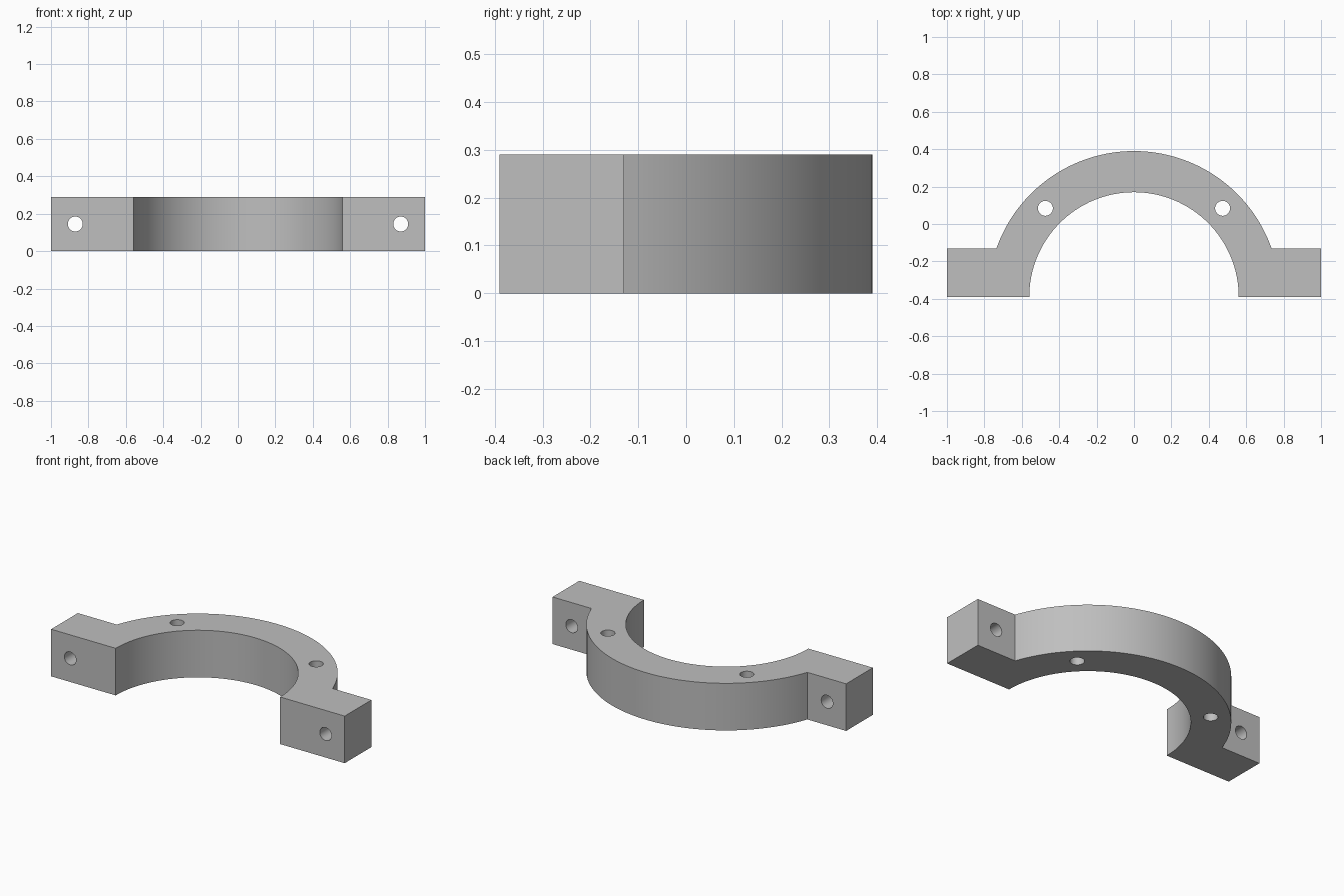
import bpy
import bmesh
from math import asin, cos, sin, pi, radians
from mathutils import Vector

if "Cube" in bpy.data.objects:
    bpy.data.objects.remove(bpy.data.objects["Cube"])

HEIGHT = 0.29
BASE_Y = -0.39        # mating face and arc centre
FLANGE_Y = -0.13      # back of the flanges
R_IN, R_OUT = 0.56, 0.78
HOLE_R = 0.04
SEGMENTS = 64

grey = bpy.data.materials.new("plain_grey")
grey.use_nodes = True
colour = (0.52, 0.52, 0.52, 1)
grey.diffuse_color = colour
grey.node_tree.nodes["Principled BSDF"].inputs["Base Color"].default_value = colour


def arc(radius, start, end):
    angles = [start + (end - start) * i / SEGMENTS for i in range(SEGMENTS + 1)]
    return [(radius * cos(a), BASE_Y + radius * sin(a)) for a in angles]


# Clamp half: outer arc, flanges and inner arc as one extruded profile
meet = asin((FLANGE_Y - BASE_Y) / R_OUT)
outline = [(1, BASE_Y), (1, FLANGE_Y)]
outline += arc(R_OUT, meet, pi - meet)
outline += [(-1, FLANGE_Y), (-1, BASE_Y)]
outline += arc(R_IN, pi, 0)

bm = bmesh.new()
face = bm.faces.new([bm.verts.new((x, y, 0)) for x, y in outline])
top = bmesh.ops.extrude_face_region(bm, geom=[face])["geom"]
bmesh.ops.translate(bm, vec=Vector((0, 0, HEIGHT)),
                    verts=[v for v in top if isinstance(v, bmesh.types.BMVert)])
bmesh.ops.recalc_face_normals(bm, faces=bm.faces)
mesh = bpy.data.meshes.new("clamp_half")
bm.to_mesh(mesh)
bm.free()
mesh.materials.append(grey)
clamp = bpy.data.objects.new("clamp_half", mesh)
bpy.context.collection.objects.link(clamp)


def drill(location, rotation):
    """Cut one round through hole in the clamp."""
    bpy.ops.mesh.primitive_cylinder_add(vertices=32, radius=HOLE_R, depth=0.6,
                                        location=location, rotation=rotation)
    cutter = bpy.context.object
    cutter.name = "hole_cutter"
    cutter.hide_render = True
    cutter.data.materials.append(grey)
    bpy.context.view_layer.objects.active = clamp
    cut = clamp.modifiers.new("hole", 'BOOLEAN')
    cut.operation = 'DIFFERENCE'
    cut.solver = 'EXACT'
    cut.object = cutter
    bpy.ops.object.modifier_apply(modifier=cut.name)
    bpy.data.objects.remove(cutter)


# Bolt holes through the flanges, and upright holes through the ring
mid = (R_IN + R_OUT) / 2 * cos(pi / 4)
for side in (-1, 1):
    drill((side * 0.87, (BASE_Y + FLANGE_Y) / 2, HEIGHT / 2), (pi / 2, 0, 0))
    drill((side * mid, BASE_Y + mid, HEIGHT / 2), (0, 0, 0))

# Smooth the curved walls, keep the edges sharp
bpy.ops.object.select_all(action='DESELECT')
clamp.select_set(True)
bpy.context.view_layer.objects.active = clamp
bpy.ops.object.shade_smooth_by_angle(angle=radians(30))
